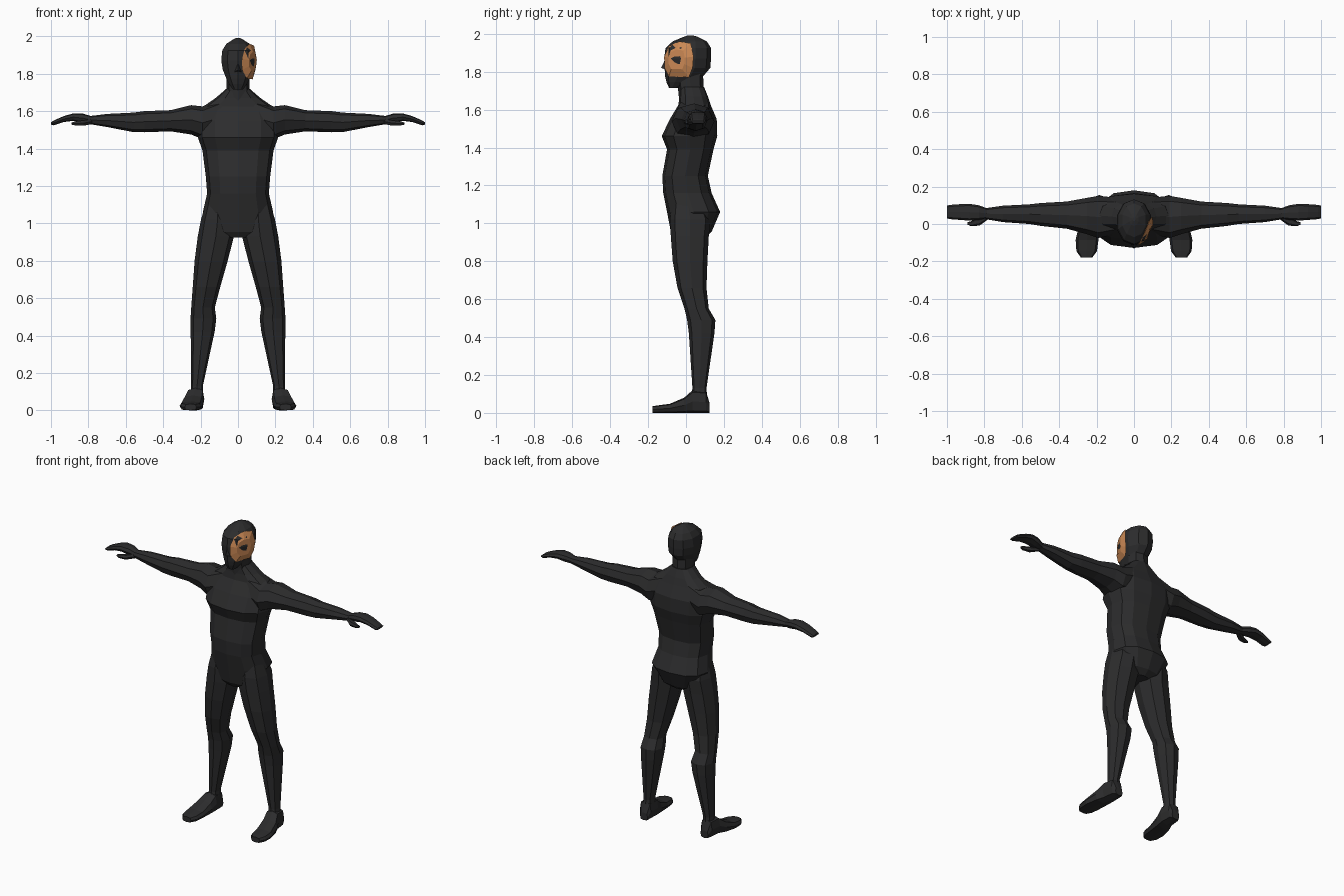
import bpy, bmesh, math
from mathutils import Vector


def material(name, rgb):
    m = bpy.data.materials.new(name)
    m.diffuse_color = (*rgb, 1)
    return m


SUIT = material("charcoal suit", (0.025, 0.025, 0.026))
SKIN = material("orange skin", (0.60, 0.25, 0.09))


def finish(name, bm, mat, mirror=False):
    bmesh.ops.recalc_face_normals(bm, faces=bm.faces)
    me = bpy.data.meshes.new(name)
    bm.to_mesh(me)
    bm.free()
    me.materials.append(mat)
    ob = bpy.data.objects.new(name, me)
    bpy.context.collection.objects.link(ob)
    if mirror:
        mod = ob.modifiers.new("mirror", 'MIRROR')
        mod.use_mirror_merge = False
    return ob


def loft(name, axis, stations, sides=8, power=0.8, mirror=False, turn=0.0):
    """Stations are (position along axis, min u, max u, min v, max v)."""
    bm = bmesh.new()
    rings = []
    for t, u0, u1, v0, v1 in stations:
        ring = []
        for i in range(sides):
            a = math.tau * (i + turn) / sides
            c, s = math.cos(a), math.sin(a)
            u = (u0 + u1) / 2 + (u1 - u0) / 2 * math.copysign(abs(c) ** power, c)
            v = (v0 + v1) / 2 + (v1 - v0) / 2 * math.copysign(abs(s) ** power, s)
            co = {'X': (t, u, v), 'Y': (u, t, v), 'Z': (u, v, t)}[axis]
            ring.append(bm.verts.new(co))
        rings.append(ring)
    for a, b in zip(rings, rings[1:]):
        for i in range(sides):
            j = (i + 1) % sides
            bm.faces.new((a[i], a[j], b[j], b[i]))
    bm.faces.new(rings[0])
    bm.faces.new(rings[-1])
    return finish(name, bm, SUIT, mirror)


def sym(z, w, y0, y1):
    return (z, -w, w, y0, y1)


# Torso from crotch to collar
loft("torso", 'Z', [
    sym(0.925, 0.06, -0.06, 0.10), sym(0.955, 0.13, -0.08, 0.135),
    sym(1.06, 0.188, -0.10, 0.18), sym(1.16, 0.165, -0.12, 0.135),
    sym(1.25, 0.172, -0.125, 0.115), sym(1.39, 0.19, -0.10, 0.145),
    sym(1.46, 0.215, -0.128, 0.165), sym(1.55, 0.215, -0.085, 0.162),
    sym(1.625, 0.185, -0.04, 0.13), sym(1.67, 0.12, -0.035, 0.115),
    sym(1.72, 0.062, -0.035, 0.095)], sides=12, power=0.8)

# Neck
loft("neck", 'Z', [sym(1.64, 0.085, -0.035, 0.12), sym(1.71, 0.062, -0.042, 0.092),
                   sym(1.82, 0.062, -0.06, 0.09)])

# Head
loft("head", 'Z', [
    sym(1.715, 0.028, -0.09, -0.04), sym(1.745, 0.05, -0.103, 0.03),
    sym(1.775, 0.066, -0.110, 0.09), sym(1.82, 0.085, -0.113, 0.128),
    sym(1.87, 0.094, -0.115, 0.132), sym(1.925, 0.088, -0.108, 0.132),
    sym(1.96, 0.065, -0.07, 0.11), sym(1.985, 0.025, -0.01, 0.06),
    sym(1.992, 0.008, 0.015, 0.035)], sides=10, power=0.95, turn=0.5)

# Nose wedge
bm = bmesh.new()
pts = [(0, -0.105, 1.875), (-0.018, -0.105, 1.81), (0.018, -0.105, 1.81), (0, -0.132, 1.82)]
vs = [bm.verts.new(p) for p in pts]
for f in ((0, 1, 3), (0, 3, 2), (1, 2, 3), (0, 2, 1)):
    bm.faces.new([vs[i] for i in f])
finish("nose", bm, SUIT)

# Bare cheek panel on one side of the face
bm = bmesh.new()
rim = [(0.062, -0.035, 1.96), (0.036, -0.09, 1.935), (0.022, -0.115, 1.88),
       (0.022, -0.114, 1.82), (0.048, -0.09, 1.775), (0.078, 0.015, 1.77),
       (0.093, 0.035, 1.82), (0.100, 0.04, 1.88), (0.086, 0.025, 1.95)]
centre = Vector((0.088, -0.05, 1.865))
outer = [bm.verts.new(p) for p in rim]
inner = []
for p in rim:
    q = Vector(p).lerp(centre, 0.45) + Vector((0.006, -0.006, 0))
    inner.append(bm.verts.new(q))
back = bm.verts.new((0.05, -0.02, 1.865))
for i in range(len(rim)):
    j = (i + 1) % len(rim)
    bm.faces.new((outer[i], outer[j], inner[j], inner[i]))
    bm.faces.new((outer[j], outer[i], back))
bm.faces.new(inner)
finish("cheek_panel", bm, SKIN)

# Arms with wrists
loft("arm", 'X', [
    (0.08, -0.05, 0.14, 1.47, 1.67), (0.19, -0.075, 0.15, 1.45, 1.625),
    (0.25, -0.055, 0.14, 1.475, 1.632), (0.36, -0.025, 0.12, 1.492, 1.605),
    (0.50, -0.01, 0.112, 1.487, 1.60), (0.56, 0.0, 0.105, 1.488, 1.592),
    (0.70, 0.01, 0.098, 1.515, 1.585), (0.79, 0.025, 0.085, 1.53, 1.574)],
    mirror=True, power=0.85)

# Hands, fingers together and drooping
loft("hand", 'X', [
    (0.78, 0.03, 0.082, 1.532, 1.572), (0.83, 0.022, 0.10, 1.538, 1.587),
    (0.88, 0.018, 0.108, 1.548, 1.588), (0.93, 0.022, 0.106, 1.542, 1.574),
    (0.985, 0.026, 0.102, 1.524, 1.55), (1.0, 0.03, 0.098, 1.528, 1.54)],
    mirror=True, power=0.7)

# Thumbs
loft("thumb", 'X', [
    (0.78, 0.025, 0.06, 1.53, 1.56), (0.825, -0.008, 0.04, 1.52, 1.552),
    (0.87, -0.012, 0.015, 1.522, 1.546), (0.89, -0.004, 0.01, 1.527, 1.54)],
    sides=6, mirror=True)

# Legs from hip to ankle
loft("leg", 'Z', [
    (1.12, 0.05, 0.168, -0.07, 0.09), (1.02, 0.02, 0.198, -0.085, 0.13),
    (0.93, 0.022, 0.215, -0.08, 0.12), (0.80, 0.055, 0.232, -0.07, 0.113),
    (0.66, 0.095, 0.242, -0.045, 0.108), (0.55, 0.124, 0.25, -0.008, 0.12),
    (0.49, 0.116, 0.254, 0.006, 0.155), (0.42, 0.125, 0.253, 0.015, 0.15),
    (0.13, 0.188, 0.25, 0.034, 0.108), (0.04, 0.185, 0.262, 0.02, 0.115)],
    mirror=True, power=0.8)

# Feet
loft("foot", 'Y', [
    (0.125, 0.195, 0.25, 0.0, 0.05), (0.105, 0.184, 0.265, 0.0, 0.115),
    (0.035, 0.18, 0.275, 0.0, 0.12), (-0.01, 0.184, 0.295, 0.0, 0.08),
    (-0.085, 0.19, 0.312, 0.0, 0.048), (-0.145, 0.198, 0.308, 0.0, 0.04),
    (-0.178, 0.222, 0.285, 0.0, 0.035)], mirror=True, power=0.6)
